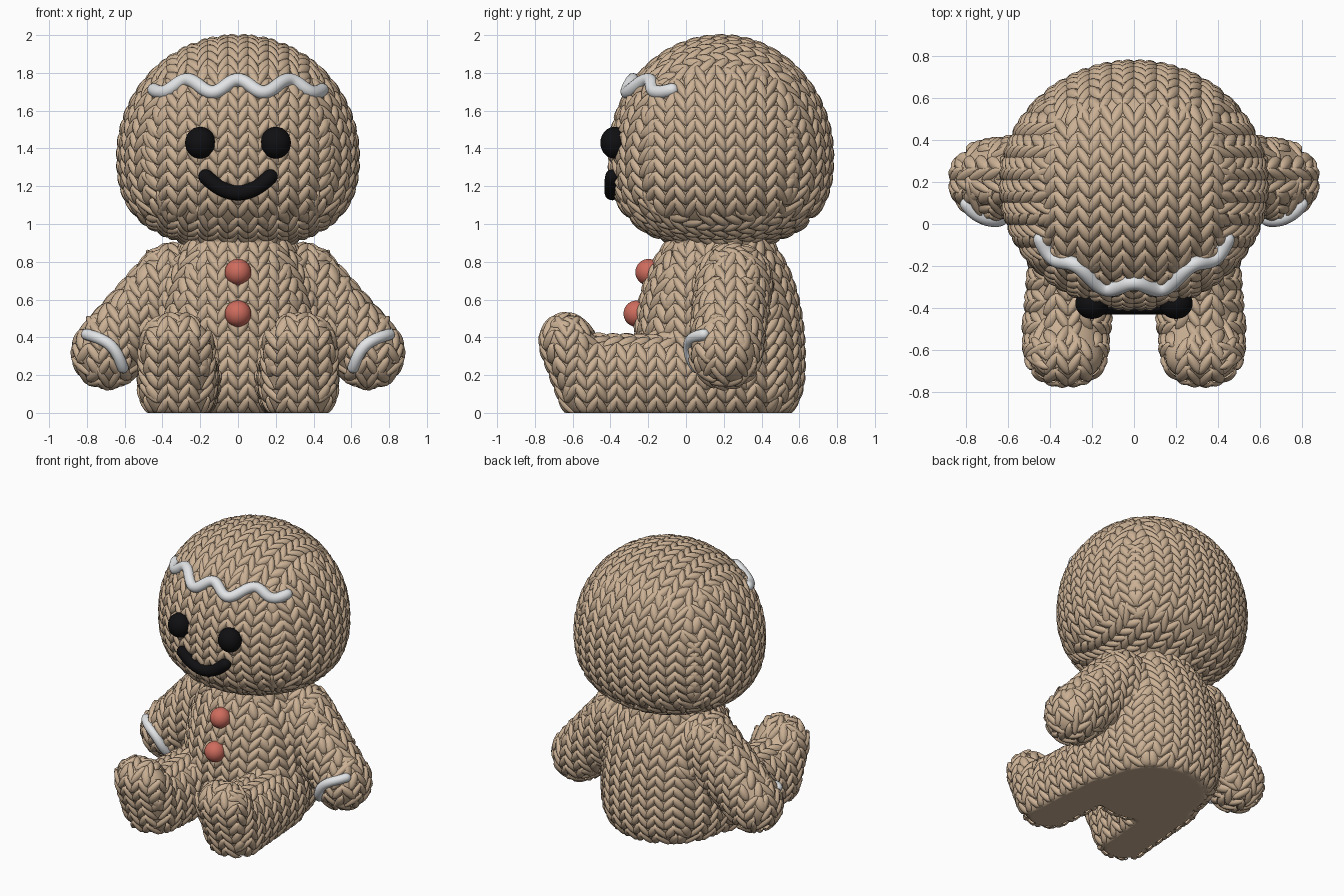
import bpy, bmesh, math
from mathutils import Vector, Matrix
from mathutils.bvhtree import BVHTree

cube = bpy.data.objects.get("Cube")
if cube:
    bpy.data.objects.remove(cube, do_unlink=True)


def material(name, color, rough=0.7):
    mat = bpy.data.materials.new(name)
    mat.use_nodes = True
    mat.diffuse_color = (*color, 1)
    bsdf = mat.node_tree.nodes["Principled BSDF"]
    bsdf.inputs["Base Color"].default_value = (*color, 1)
    bsdf.inputs["Roughness"].default_value = rough
    return mat


YARN = material("tan yarn", (0.60, 0.44, 0.30))
ICING = material("white icing", (0.80, 0.82, 0.84))
BLACK = material("black", (0.005, 0.005, 0.006))
RED = material("red button", (0.62, 0.15, 0.11))


def add_object(name, data, mat):
    obj = bpy.data.objects.new(name, data)
    bpy.context.collection.objects.link(obj)
    data.materials.clear()
    data.materials.append(mat)
    return obj


def baked_mesh(obj):
    bpy.context.view_layer.update()
    deps = bpy.context.evaluated_depsgraph_get()
    return bpy.data.meshes.new_from_object(obj.evaluated_get(deps))


def add_ball(bm, center, radii, segments=24):
    m = Matrix.Translation(center) @ Matrix.Diagonal((*radii, 1))
    return bmesh.ops.create_uvsphere(bm, u_segments=segments, v_segments=segments * 2 // 3,
                                     radius=1, matrix=m)["verts"]


def add_egg(bm, center, rx, ry, up, down, p_up, p_down):
    """Rounded body whose top and bottom halves have their own height and fullness."""
    for v in add_ball(bm, (0, 0, 0), (1, 1, 1), 48):
        t = min(abs(v.co.z), 1)
        ring = math.hypot(v.co.x, v.co.y)
        p = p_up if v.co.z > 0 else p_down
        k = (1 - t ** p) ** (1 / p) / ring if ring > 1e-4 else 0
        height = v.co.z * (up if v.co.z > 0 else down)
        v.co = Vector(center) + Vector((v.co.x * k * rx, v.co.y * k * ry, height))


def add_limb(bm, start, end, radii_a, radii_b, steps=14):
    a, b, ra, rb = map(Vector, (start, end, radii_a, radii_b))
    for i in range(steps + 1):
        add_ball(bm, a.lerp(b, i / steps), ra.lerp(rb, i / steps))


# Stuffed body: head, torso, arms and legs fused into one skin
bm = bmesh.new()
add_egg(bm, (0, 0.185, 1.36), 0.62, 0.575, 0.62, 0.46, 2, 2.6)
add_egg(bm, (0, 0.175, 0.28), 0.435, 0.435, 0.74, 0.36, 2.2, 3)
for s in (-1, 1):
    add_limb(bm, (s * 0.34, 0.25, 0.69), (s * 0.69, 0.21, 0.32), (0.19,) * 3, (0.175,) * 3)
    add_limb(bm, (s * 0.28, 0.05, 0.17), (s * 0.32, -0.5, 0.17), (0.19, 0.17, 0.23), (0.19, 0.17, 0.23))
    add_limb(bm, (s * 0.325, -0.5, 0.15), (s * 0.325, -0.635, 0.375), (0.19, 0.17, 0.2), (0.18, 0.125, 0.135))
mesh = bpy.data.meshes.new("body")
bm.to_mesh(mesh)
bm.free()
body = add_object("body", mesh, YARN)
remesh = body.modifiers.new("fuse", "REMESH")
remesh.mode = "VOXEL"
remesh.voxel_size = 0.024
soften = body.modifiers.new("soften", "SMOOTH")
soften.iterations = 3
skin = baked_mesh(body)
body.modifiers.clear()
body.data = skin
skin.materials.clear()
skin.materials.append(YARN)

# Flat seat and soles
for v in skin.vertices:
    v.co.z = max(v.co.z, 0)
skin.shade_smooth()
skin.set_sharp_from_angle(angle=math.radians(50))
bm = bmesh.new()
bm.from_mesh(skin)
bm.normal_update()
tree = BVHTree.FromBMesh(bm)
bm.free()

# One yarn stitch: the upper half of a spindle (x across, y out, z along)
bm = bmesh.new()
bmesh.ops.create_uvsphere(bm, u_segments=10, v_segments=8, radius=1)
bmesh.ops.delete(bm, geom=[v for v in bm.verts if v.co.y < -0.05], context="VERTS")
bm.verts.index_update()
stitch = [v.co.copy() for v in bm.verts]
stitch_faces = [[v.index for v in f.verts] for f in bm.faces]
bm.free()

# Knit: rows of V stitches laid on the skin along each axis
COLUMN, ROW, RISE = 0.0525, 0.07, 0.028
verts, faces = [], []


def lay_stitch(loc, n, axis, ua, va, sign):
    along, across = Vector(), Vector()
    along[ua], along[va] = sign * 0.033, 0.053
    across[ua], across[va] = 0.0205, -sign * 0.0125
    for d in (along, across):
        d[axis] = -(n[ua] * d[ua] + n[va] * d[va]) / n[axis]
    flip = across.cross(n).dot(along) < 0
    base = len(verts)
    for p in stitch:
        lift = RISE * p.y + 0.004 * p.z if p.y > 0.1 else -0.012
        co = loc + across * p.x + along * p.z + n * lift
        verts.append((co.x, co.y, max(co.z, 0)))
    for f in stitch_faces:
        faces.append([base + i for i in (reversed(f) if flip else f)])


for axis, (ua, va) in enumerate(((1, 2), (0, 2), (0, 1))):
    ray = Vector()
    ray[axis] = 1
    for i in range(-18, 18):
        for j in range(-12, 30):
            origin = Vector()
            origin[ua], origin[va], origin[axis] = (i + 0.5) * COLUMN, (j + 0.5) * ROW, -3
            for _ in range(12):
                loc, n, _face, _dist = tree.ray_cast(origin, ray)
                if loc is None:
                    break
                origin = loc + ray * 0.001
                on_floor = loc.z < 0.02 and n.z < -0.5
                if not on_floor and abs(n[axis]) > 0.94 * max(map(abs, n)):
                    lay_stitch(loc, n, axis, ua, va, 1 if i % 2 == 0 else -1)

mesh = bpy.data.meshes.new("knit_stitches")
mesh.from_pydata(verts, [], faces)
mesh.shade_smooth()
add_object("knit_stitches", mesh, YARN)


def on_front(x, z, lift):
    """Point just in front of the skin at x, z."""
    loc = tree.ray_cast(Vector((x, -3, z)), Vector((0, 1, 0)))[0]
    y = loc.y if loc else 0.1
    return Vector((x, y - lift, z))


def ball(name, center, radii, mat):
    bm = bmesh.new()
    add_ball(bm, center, radii, 32)
    mesh = bpy.data.meshes.new(name)
    bm.to_mesh(mesh)
    bm.free()
    mesh.shade_smooth()
    add_object(name, mesh, mat)


def strand(name, points, radius, mat):
    """Round cord through the points with domed ends."""
    path = [(p, 1) for p in points]
    tip_a = (points[0] - points[1]).normalized()
    tip_b = (points[-1] - points[-2]).normalized()
    for deg in (30, 55, 75, 88):
        a = math.radians(deg)
        reach, scale = radius * math.sin(a), math.cos(a)
        path.insert(0, (points[0] + tip_a * reach, scale))
        path.append((points[-1] + tip_b * reach, scale))
    curve = bpy.data.curves.new(name, "CURVE")
    curve.dimensions = "3D"
    curve.bevel_depth = radius
    curve.bevel_resolution = 4
    curve.use_fill_caps = True
    spline = curve.splines.new("POLY")
    spline.points.add(len(path) - 1)
    for pt, (co, scale) in zip(spline.points, path):
        pt.co = (*co, 1)
        pt.radius = scale
    temp = add_object(name + "_path", curve, mat)
    mesh = baked_mesh(temp)
    bpy.data.objects.remove(temp, do_unlink=True)
    mesh.shade_smooth()
    add_object(name, mesh, mat)


# Face
for s, side in ((-1, "right"), (1, "left")):
    ball(side + "_eye", on_front(s * 0.2, 1.43, 0.025), (0.08, 0.075, 0.084), BLACK)
smile = [k / 12 for k in range(-12, 13)]
strand("smile", [on_front(0.17 * t, 1.165 + 0.085 * t * t, 0.028) for t in smile], 0.04, BLACK)

# Wavy icing across the forehead
wave = [0.445 * k / 40 for k in range(-40, 41)]
strand("forehead_icing",
       [on_front(x, 1.73 + 0.033 * math.cos(math.tau * x / 0.27), 0.03) for x in wave], 0.036, ICING)

# Icing cuffs on the front of each arm
for s, side in ((-1, "right"), (1, "left")):
    cuff = []
    for k in range(13):
        t = k / 12
        bulge = 0.03 * math.sin(math.pi * t)
        cuff.append(on_front(s * (0.80 - 0.19 * t - bulge), 0.415 - 0.175 * t + bulge, 0.025))
    strand(side + "_cuff_icing", cuff, 0.031, ICING)

# Buttons
for name, z in (("upper_button", 0.745), ("lower_button", 0.525)):
    ball(name, on_front(0, z, 0.02), (0.07, 0.07, 0.07), RED)
